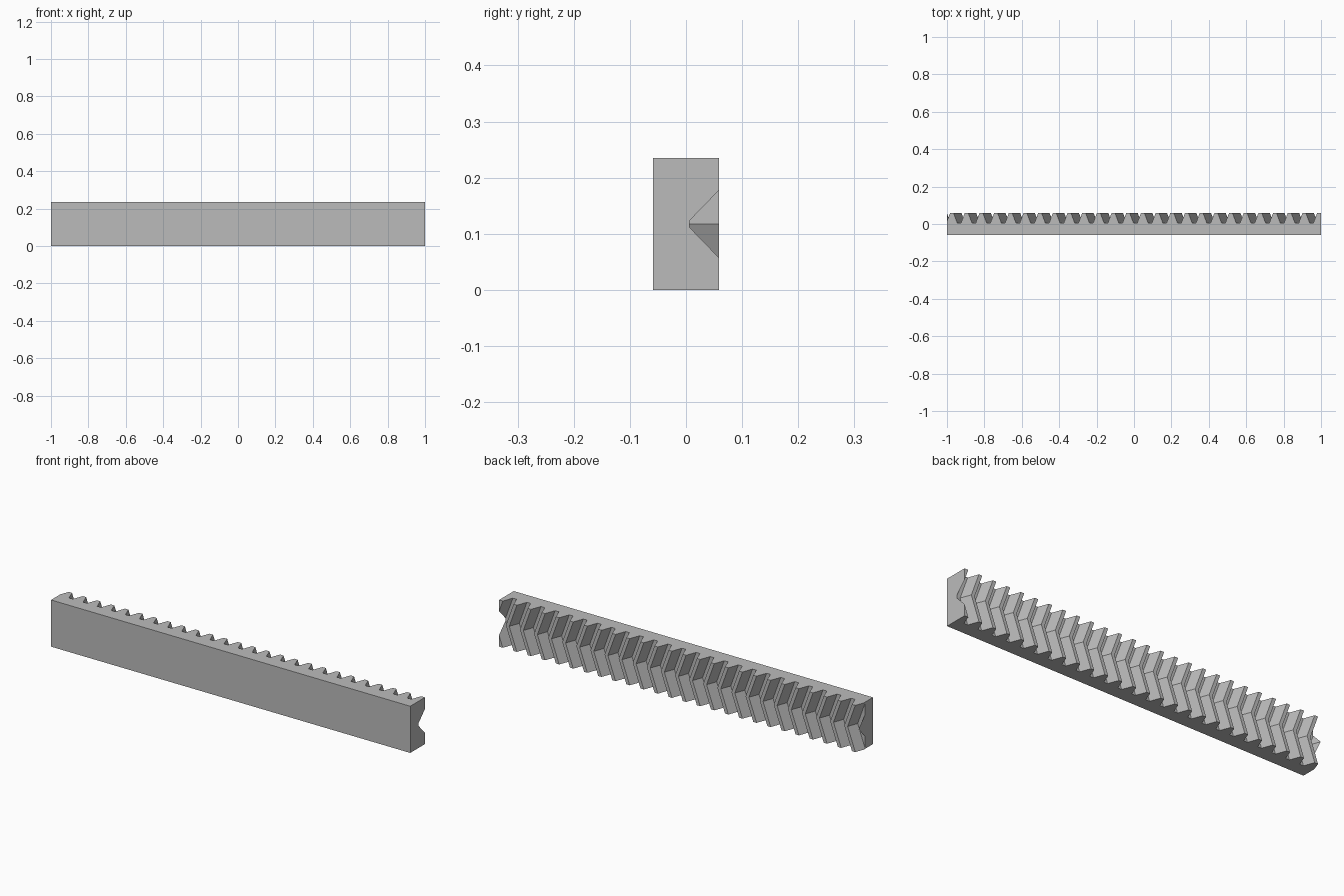
import bpy
import bmesh

LENGTH, DEPTH, HEIGHT = 2.0, 0.117, 0.235
PITCH = 0.0785            # spacing between grooves
LAST_GROOVE = 0.949       # groove centre at the top edge, near the +x end
GROOVES = 26
ROOT_Y, TIP_Y = 0.0065, DEPTH / 2
ROOT_HALF, TIP_HALF = 0.0105, 0.030
SLANT = 0.364             # sideways shift per unit of height
OVER = 0.01               # cutter overshoot past the block

default = bpy.data.objects.get("Cube")
if default:
    bpy.data.objects.remove(default, do_unlink=True)

steel = bpy.data.materials.new("grey steel")
steel.use_nodes = True
steel.diffuse_color = (0.5, 0.5, 0.5, 1)
steel.node_tree.nodes["Principled BSDF"].inputs["Base Color"].default_value = (0.5, 0.5, 0.5, 1)


def make_object(name, bm):
    bmesh.ops.recalc_face_normals(bm, faces=bm.faces[:])
    mesh = bpy.data.meshes.new(name)
    bm.to_mesh(mesh)
    bm.free()
    mesh.materials.append(steel)
    obj = bpy.data.objects.new(name, mesh)
    bpy.context.collection.objects.link(obj)
    return obj


def add_groove(bm, top_x):
    """Chevron-shaped groove with a trapezoid section, apex towards +x."""
    flare = (TIP_HALF - ROOT_HALF) / (TIP_Y - ROOT_Y)
    outer = TIP_HALF + flare * OVER
    section = [(-ROOT_HALF, ROOT_Y), (ROOT_HALF, ROOT_Y),
               (outer, TIP_Y + OVER), (-outer, TIP_Y + OVER)]
    rings = []
    for z in (-OVER, HEIGHT / 2, HEIGHT + OVER):
        centre = top_x + SLANT * (HEIGHT / 2 - abs(z - HEIGHT / 2))
        rings.append([bm.verts.new((centre + x, y, z)) for x, y in section])
    for low, high in zip(rings, rings[1:]):
        for i in range(4):
            j = (i + 1) % 4
            bm.faces.new((low[i], low[j], high[j], high[i]))
    bm.faces.new(rings[0])
    bm.faces.new(rings[-1])


# Solid bar
bm = bmesh.new()
bmesh.ops.create_cube(bm, size=1)
bmesh.ops.scale(bm, vec=(LENGTH, DEPTH, HEIGHT), verts=bm.verts)
bmesh.ops.translate(bm, vec=(0, 0, HEIGHT / 2), verts=bm.verts)
rack = make_object("herringbone_gear_rack", bm)

# All the grooves between the teeth
bm = bmesh.new()
for n in range(GROOVES):
    add_groove(bm, LAST_GROOVE - n * PITCH)
cutter = make_object("groove_cutter", bm)
cutter.hide_render = True

# Cut the teeth, then discard the cutter
cut = rack.modifiers.new("cut_teeth", 'BOOLEAN')
cut.operation = 'DIFFERENCE'
cut.solver = 'EXACT'
cut.object = cutter
bpy.ops.object.select_all(action='DESELECT')
rack.select_set(True)
bpy.context.view_layer.objects.active = rack
bpy.ops.object.modifier_apply(modifier=cut.name)
bpy.data.objects.remove(cutter, do_unlink=True)
